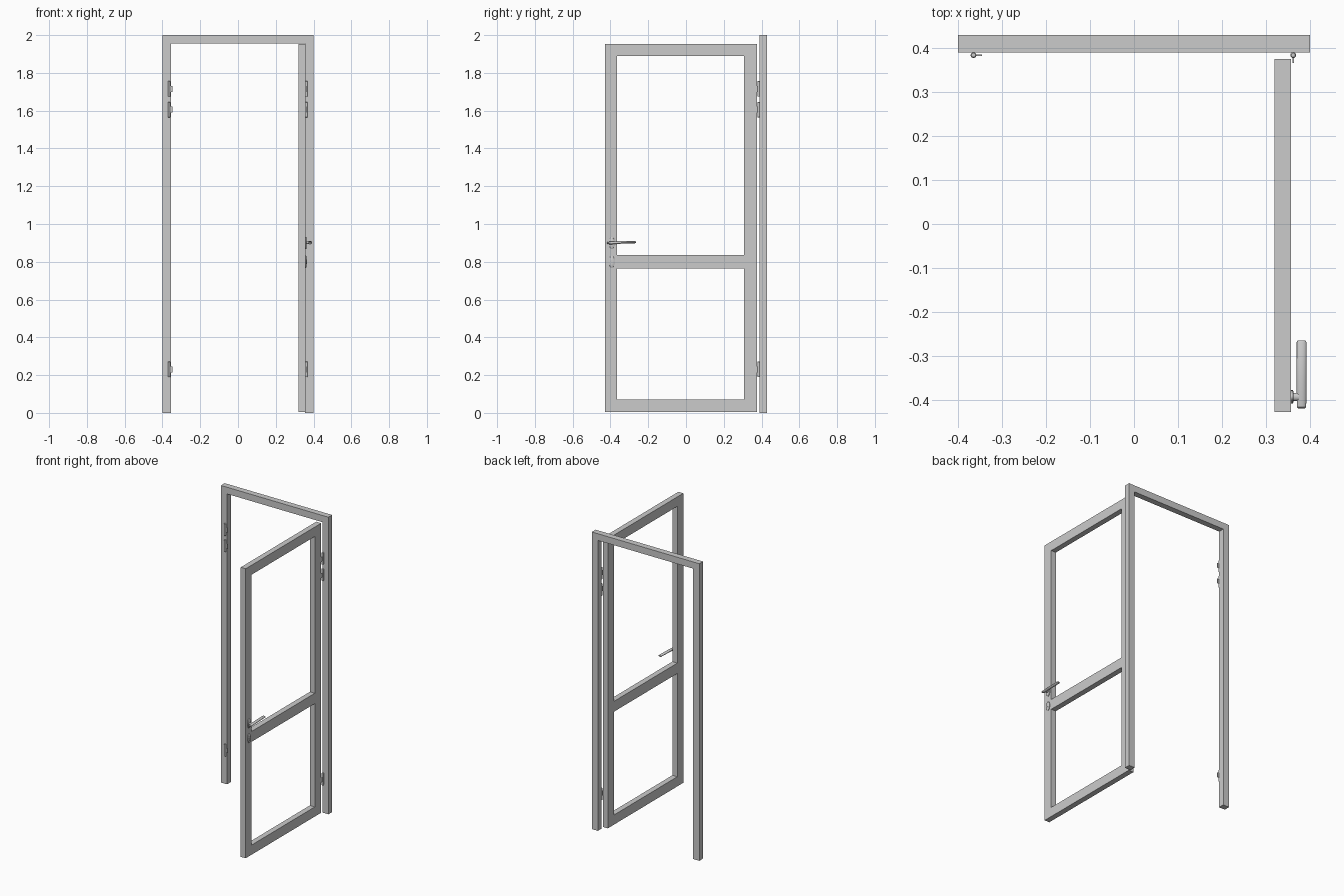
import bpy, bmesh, math
from mathutils import Matrix, Vector

if "Cube" in bpy.data.objects:
    bpy.data.objects.remove(bpy.data.objects["Cube"])


def finish(bm, name, smooth=False):
    bmesh.ops.recalc_face_normals(bm, faces=bm.faces)
    mesh = bpy.data.meshes.new(name)
    bm.to_mesh(mesh)
    bm.free()
    ob = bpy.data.objects.new(name, mesh)
    bpy.context.collection.objects.link(ob)
    if smooth:
        bpy.ops.object.select_all(action='DESELECT')
        ob.select_set(True)
        bpy.context.view_layer.objects.active = ob
        bpy.ops.object.shade_smooth_by_angle(angle=math.radians(35))
    return ob


def lattice(name, us, zs, holes, place, depth):
    """Flat grid of cells with some left open, extruded into one solid."""
    bm = bmesh.new()
    v = [[bm.verts.new(place(u, z)) for z in zs] for u in us]
    for i in range(len(us) - 1):
        for j in range(len(zs) - 1):
            if (i, j) not in holes:
                bm.faces.new((v[i][j], v[i + 1][j], v[i + 1][j + 1], v[i][j + 1]))
    loose = [p for p in bm.verts if not p.link_faces]
    bmesh.ops.delete(bm, geom=loose, context='VERTS')
    res = bmesh.ops.extrude_face_region(bm, geom=bm.faces[:], use_keep_orig=True)
    moved = [g for g in res['geom'] if isinstance(g, bmesh.types.BMVert)]
    bmesh.ops.translate(bm, verts=moved, vec=Vector(depth))
    return finish(bm, name)


def loft(name, rings, matrix, sides=24):
    """Closed round form along local z; rings are (z, radius_x, radius_y, shift_y)."""
    bm = bmesh.new()
    loops = []
    for z, rx, ry, sy in rings:
        loops.append([bm.verts.new(matrix @ Vector((
            rx * math.cos(2 * math.pi * k / sides),
            ry * math.sin(2 * math.pi * k / sides) + sy, z))) for k in range(sides)])
    for a, b in zip(loops, loops[1:]):
        for k in range(sides):
            n = (k + 1) % sides
            bm.faces.new((a[k], a[n], b[n], b[k]))
    bm.faces.new(loops[0])
    bm.faces.new(loops[-1])
    return finish(bm, name, True)


def box(name, lo, hi):
    bm = bmesh.new()
    size = Vector(hi) - Vector(lo)
    mid = (Vector(hi) + Vector(lo)) / 2
    bmesh.ops.create_cube(bm, size=1, matrix=Matrix.Translation(mid) @ Matrix.Diagonal((*size, 1)))
    return finish(bm, name)


# Door frame: two jambs and a header
lattice("door_frame", [-0.40, -0.355, 0.355, 0.40], [0, 1.955, 2.0], {(1, 0)},
        lambda u, z: (u, 0.39, z), (0, 0.04, 0))

# Open door leaf with two window openings
lattice("door_leaf", [-0.428, -0.365, 0.307, 0.375],
        [0.005, 0.07, 0.765, 0.835, 1.89, 1.954], {(1, 1), (1, 3)},
        lambda u, z: (0.32, u, z), (0.037, 0, 0))

# Hinges: a capped pin and a small leaf, on both jambs
for z in (0.23, 1.605, 1.715):
    for side, x in (("left", -0.365), ("right", 0.362)):
        y, r = 0.384, 0.0065
        loft(f"hinge_pin_{side}",
             [(-0.041, r * 0.7, r * 0.7, 0), (-0.039, r, r, 0),
              (0.039, r, r, 0), (0.041, r * 0.7, r * 0.7, 0)],
             Matrix.Translation((x, y, z)), 16)
        if side == "left":
            box("hinge_leaf_left", (x, y - 0.0015, z - 0.016), (x + 0.019, y + 0.0015, z + 0.016))
        else:
            box("hinge_leaf_right", (x - 0.0015, y - 0.018, z - 0.016), (x + 0.0015, y, z + 0.016))

# Oval plates, local z pointing out of the door face (+x), local y staying up
outward = Matrix(((0, 0, 1), (1, 0, 0), (0, 1, 0))).to_4x4()
for name, z in (("handle_plate", 0.90), ("lock_plate", 0.80)):
    loft(name, [(-0.001, 0.015, 0.032, 0), (0.004, 0.015, 0.032, 0), (0.006, 0.012, 0.029, 0)],
         Matrix.Translation((0.357, -0.393, z)) @ outward)

# Lock cylinder and handle neck
loft("lock_cylinder", [(0, 0.006, 0.012, 0), (0.008, 0.006, 0.012, 0)],
     Matrix.Translation((0.357, -0.393, 0.80)) @ outward, 16)
loft("handle_neck", [(0, 0.009, 0.007, 0), (0.018, 0.009, 0.007, 0)],
     Matrix.Translation((0.357, -0.393, 0.90)) @ outward, 16)

# Lever handle running along +y
along = Matrix(((1, 0, 0), (0, 0, 1), (0, 1, 0))).to_4x4()
loft("lever_handle",
     [(-0.419, 0.008, 0.003, -0.002), (-0.416, 0.0105, 0.006, -0.001), (-0.393, 0.011, 0.0075, 0),
      (-0.36, 0.011, 0.007, 0.002), (-0.269, 0.011, 0.006, 0.004), (-0.265, 0.009, 0.004, 0.004)],
     Matrix.Translation((0.381, 0, 0.90)) @ along)
